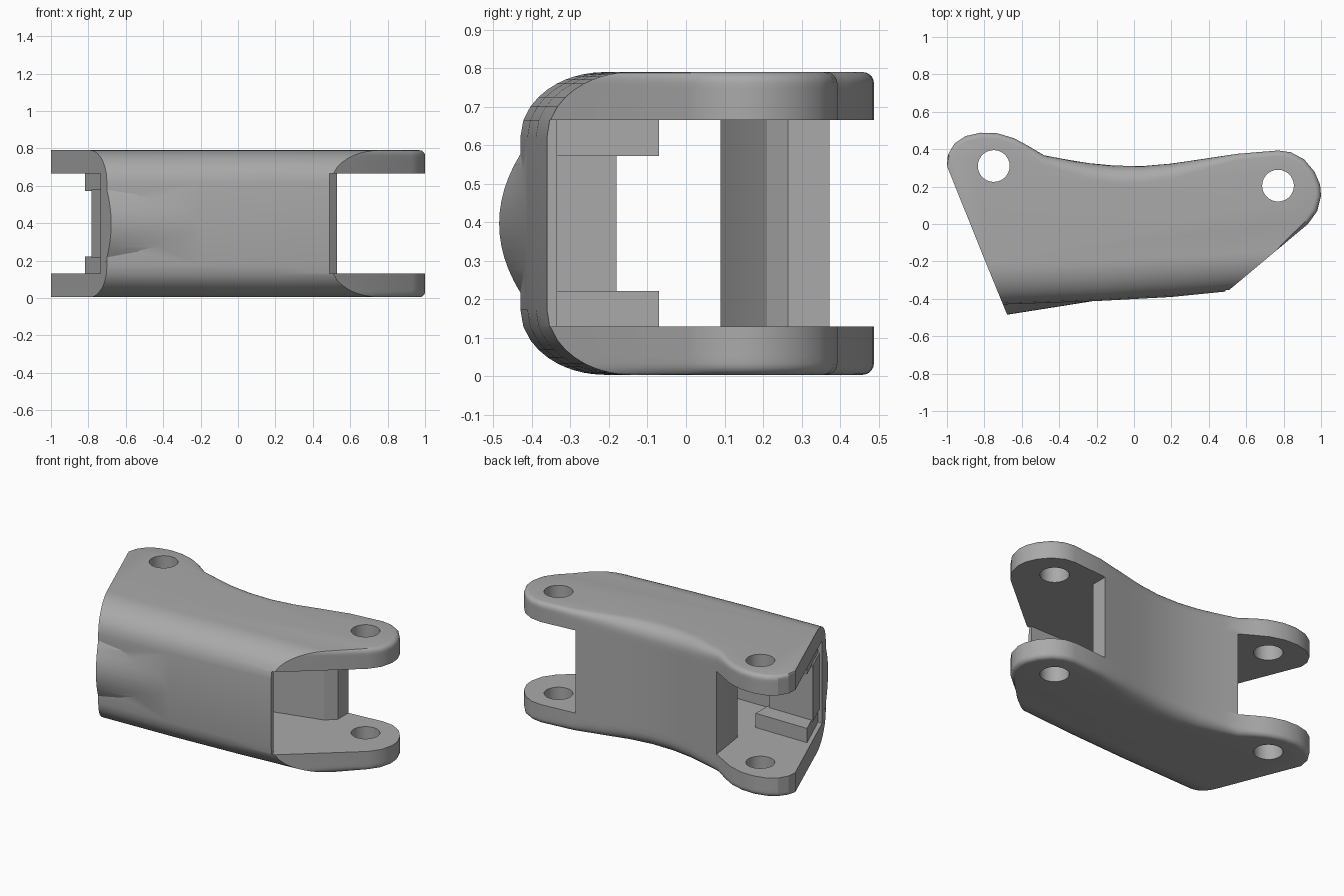
import bpy, bmesh, math
from mathutils import Vector

if "Cube" in bpy.data.objects:
    bpy.data.objects.remove(bpy.data.objects["Cube"])

grey = bpy.data.materials.new("plain grey")
grey.diffuse_color = (0.4, 0.4, 0.4, 1)
grey.use_nodes = True
grey.node_tree.nodes["Principled BSDF"].inputs["Base Color"].default_value = grey.diffuse_color
Z0, Z1 = 0.004, 0.79        # overall height range
IN0, IN1 = 0.13, 0.665      # inner gap between the two plates


def loft(name, rings):
    """Closed solid through rings with equal point counts."""
    bm = bmesh.new()
    vs = [[bm.verts.new(p) for p in r] for r in rings]
    n = len(rings[0])
    for a, b in zip(vs, vs[1:]):
        for i in range(n):
            j = (i + 1) % n
            bm.faces.new((a[i], a[j], b[j], b[i]))
    bm.faces.new(vs[0][::-1])
    bm.faces.new(vs[-1])
    bmesh.ops.recalc_face_normals(bm, faces=bm.faces)
    me = bpy.data.meshes.new(name)
    bm.to_mesh(me)
    bm.free()
    me.materials.append(grey)
    ob = bpy.data.objects.new(name, me)
    bpy.context.collection.objects.link(ob)
    return ob


def prism(name, pts, z0, z1):
    return loft(name, [[(x, y, z) for x, y in pts] for z in (z0, z1)])


def combine(target, other, op):
    bpy.context.view_layer.objects.active = target
    m = target.modifiers.new("cut", 'BOOLEAN')
    m.operation, m.solver, m.object = op, 'EXACT', other
    bpy.ops.object.modifier_apply(modifier=m.name)
    bpy.data.objects.remove(other)


def slant(y):
    """x of the angled left end at a given y"""
    return -1 + 0.41 * (0.3 - y)


# Plan outline (clockwise): x, y, edge rounding
outline = [(-1, .31, 0), (-.995, .37, .015), (-.96, .43, .025), (-.90, .47, .03),
           (-.82, .488, .03), (-.73, .485, .03), (-.64, .458, .03), (-.57, .42, .03),
           (-.48, .367, .045), (-.38, .348, .06), (-.24, .325, .08), (-.1, .312, .09),
           (.05, .31, .09), (.2, .323, .08), (.35, .345, .06), (.55, .375, .035),
           (.77, .393, .03), (.84, .383, .03), (.91, .345, .03), (.965, .28, .03),
           (.995, .21, .03), (1, .15, .03), (.98, .07, .03), (.93, 0, .03)]
front = [(.5, -.36), (.2, -.39), (-.2, -.412), (slant(-.43), -.43)]
RY, RZ = 0.22, 0.17


def ring(t, z):
    """Outline shrunk by the edge rounding at depth t below the plate surface."""
    full = [Vector(p[:2]) for p in outline] + [Vector(p) for p in front]
    out = []
    for i, (x, y, r) in enumerate(outline):
        d = (full[i + 1] - full[i - 1]).normalized()
        nrm = Vector((d.y, -d.x))
        k = r - math.sqrt(max(0, r * r - max(0, r - t) ** 2))
        p = full[i] + nrm * k
        out.append((p.x, p.y, z))
    f = RY * (1 - math.sqrt(max(0, 1 - max(0, 1 - t / RZ) ** 2)))
    for i, (x, y) in enumerate(front):
        yy = y + f
        xx = x + f * .43 / .36 if i == 0 else slant(yy) if i == 3 else x
        out.append((xx, yy, z))
    return out


depths = [0, .002, .006, .012, .02, .03, .045, .065, .09, .125, .17]
rings = [ring(t, Z0 + t) for t in depths] + [ring(t, Z1 - t) for t in reversed(depths)]
body = loft("link_body", rings)

# Hollow: both open forks and the passage between them
cavity = [(1.3, -.8), (1.3, .8), (.53, .8), (.53, .265), (.47, .21), (.0, .09),
          (-.44, .10), (-.475, .36), (-.475, .8), (-1.3, .8), (-1.3, -.345),
          (.49, -.335), (.49, -.8)]
combine(body, prism("cavity_cutter", cavity, IN0, IN1), 'DIFFERENCE')

# Pin holes
for cx, cy in ((-.75, .31), (.77, .205)):
    c = [(cx + .085 * math.cos(a * math.tau / 28), cy + .085 * math.sin(a * math.tau / 28))
         for a in range(28)]
    combine(body, prism("hole_cutter", c, -.2, 1), 'DIFFERENCE')

# Inner rails and stop block at the left end
rail = [(slant(-.07) + .03, -.07), (-.45, -.07), (-.45, -.36), (slant(-.36) + .03, -.36)]
for z0, z1 in ((IN0 - .02, .222), (.572, IN1 + .02)):
    combine(body, prism("inner_rail", rail, z0, z1), 'UNION')
block = [(slant(-.18) + .02, -.18), (-.47, -.18), (-.47, -.36), (slant(-.36) + .02, -.36)]
combine(body, prism("stop_block", block, .215, .58), 'UNION')

# Swelling on the front face, fading towards the middle
start, end = [], []
for i in range(15):
    u = -1 + 2 * i / 14
    y, z = -.485 + .075 * u * u, .397 + .21 * u
    start.append((slant(y), y, z))
    end.append((slant(y) + .6, min(y + .095, -.36), z))
for u in (.8, -.8):
    start.append((slant(-.37), -.37, .397 + .21 * u))
    end.append((slant(-.37) + .6, -.352, .397 + .21 * u))
combine(body, loft("front_swelling", [start, end]), 'UNION')

bpy.ops.object.select_all(action='DESELECT')
body.select_set(True)
bpy.context.view_layer.objects.active = body
bpy.ops.object.shade_smooth_by_angle(angle=math.radians(25))
